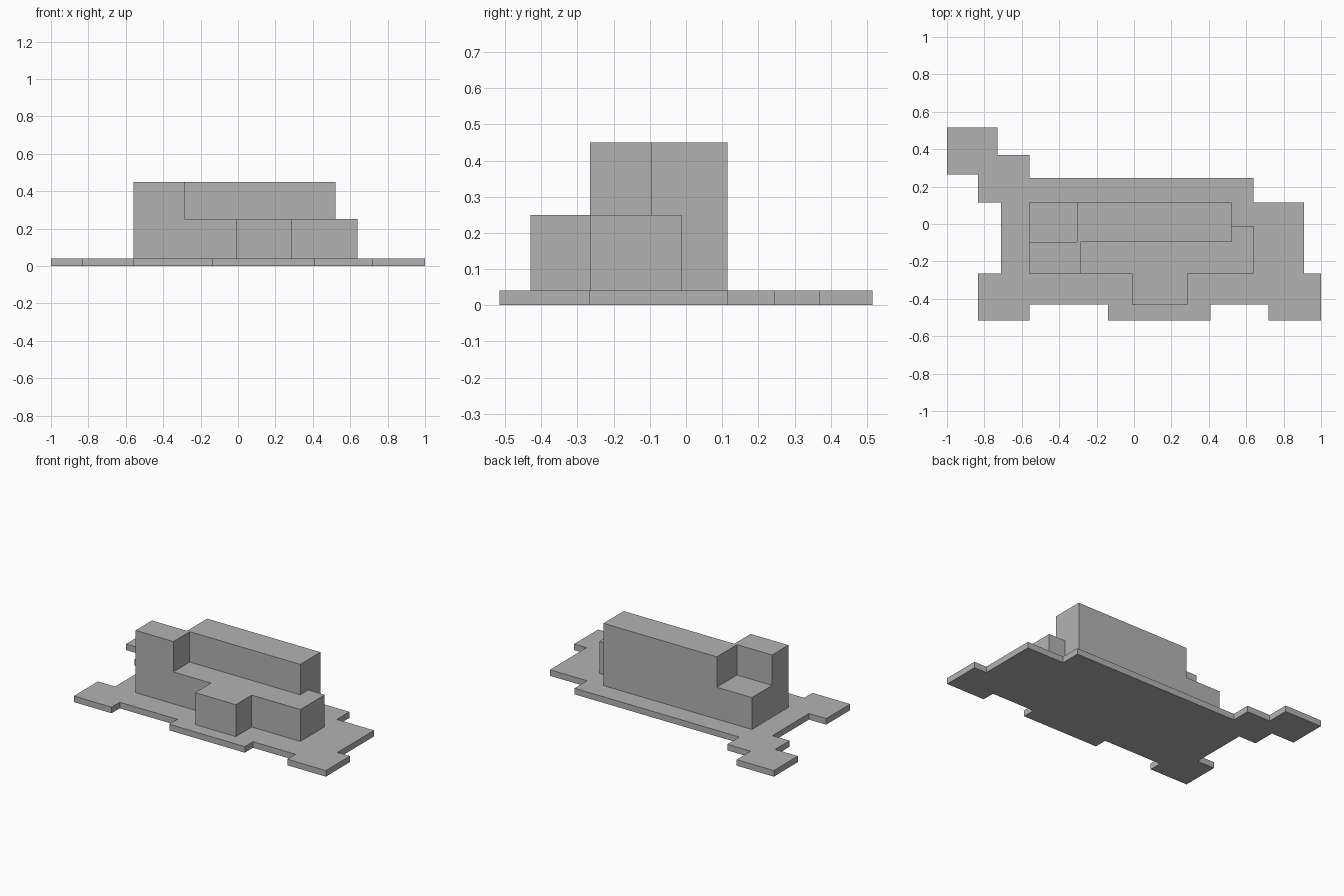
import bpy
import bmesh

cube = bpy.data.objects.get("Cube")
if cube:
    bpy.data.objects.remove(cube, do_unlink=True)


def make_material(name, colour):
    material = bpy.data.materials.new(name)
    material.use_nodes = True
    material.diffuse_color = colour
    material.node_tree.nodes["Principled BSDF"].inputs["Base Color"].default_value = colour
    return material


grey = make_material("plain grey", (0.45, 0.45, 0.45, 1))


def extruded_plan(name, outline, bottom, top):
    """Raise a flat ground plan into a solid block."""
    bm = bmesh.new()
    plan = bm.faces.new([bm.verts.new((x, y, bottom)) for x, y in outline])
    raised = bmesh.ops.extrude_face_region(bm, geom=[plan], use_keep_orig=True)
    moved = [v for v in raised["geom"] if isinstance(v, bmesh.types.BMVert)]
    bmesh.ops.translate(bm, verts=moved, vec=(0, 0, top - bottom))
    bmesh.ops.recalc_face_normals(bm, faces=bm.faces[:])
    mesh = bpy.data.meshes.new(name)
    bm.to_mesh(mesh)
    bm.free()
    mesh.materials.append(grey)
    obj = bpy.data.objects.new(name, mesh)
    bpy.context.collection.objects.link(obj)
    return obj


BASE_TOP, LOWER_TOP, UPPER_TOP = 0.04, 0.25, 0.45

# Stepped ground plate, clockwise from the back right corner
extruded_plan("base_plate", [
    (-1, .515), (-.73, .515), (-.73, .37), (-.56, .37), (-.56, .245), (.64, .245),
    (.64, .115), (.91, .115), (.91, -.265), (1, -.265), (1, -.515), (.72, -.515),
    (.72, -.43), (.41, -.43), (.41, -.515), (-.14, -.515), (-.14, -.43), (-.56, -.43),
    (-.56, -.515), (-.835, -.515), (-.835, -.265), (-.71, -.265), (-.71, .115),
    (-.835, .115), (-.835, .265), (-1, .265)], 0, BASE_TOP)

# Lower storey with a front bay and a short side wing
extruded_plan("lower_storey", [
    (-.56, .115), (.52, .115), (.52, -.012), (.64, -.012), (.64, -.265), (.285, -.265),
    (.285, -.43), (-.01, -.43), (-.01, -.265), (-.56, -.265)], BASE_TOP, LOWER_TOP)

# Upper storey: front corner tower joined to the long rear block
extruded_plan("upper_storey", [
    (-.56, -.265), (-.285, -.265), (-.285, -.095), (.52, -.095), (.52, .115),
    (-.305, .115), (-.305, -.095), (-.56, -.095)], LOWER_TOP, UPPER_TOP)
